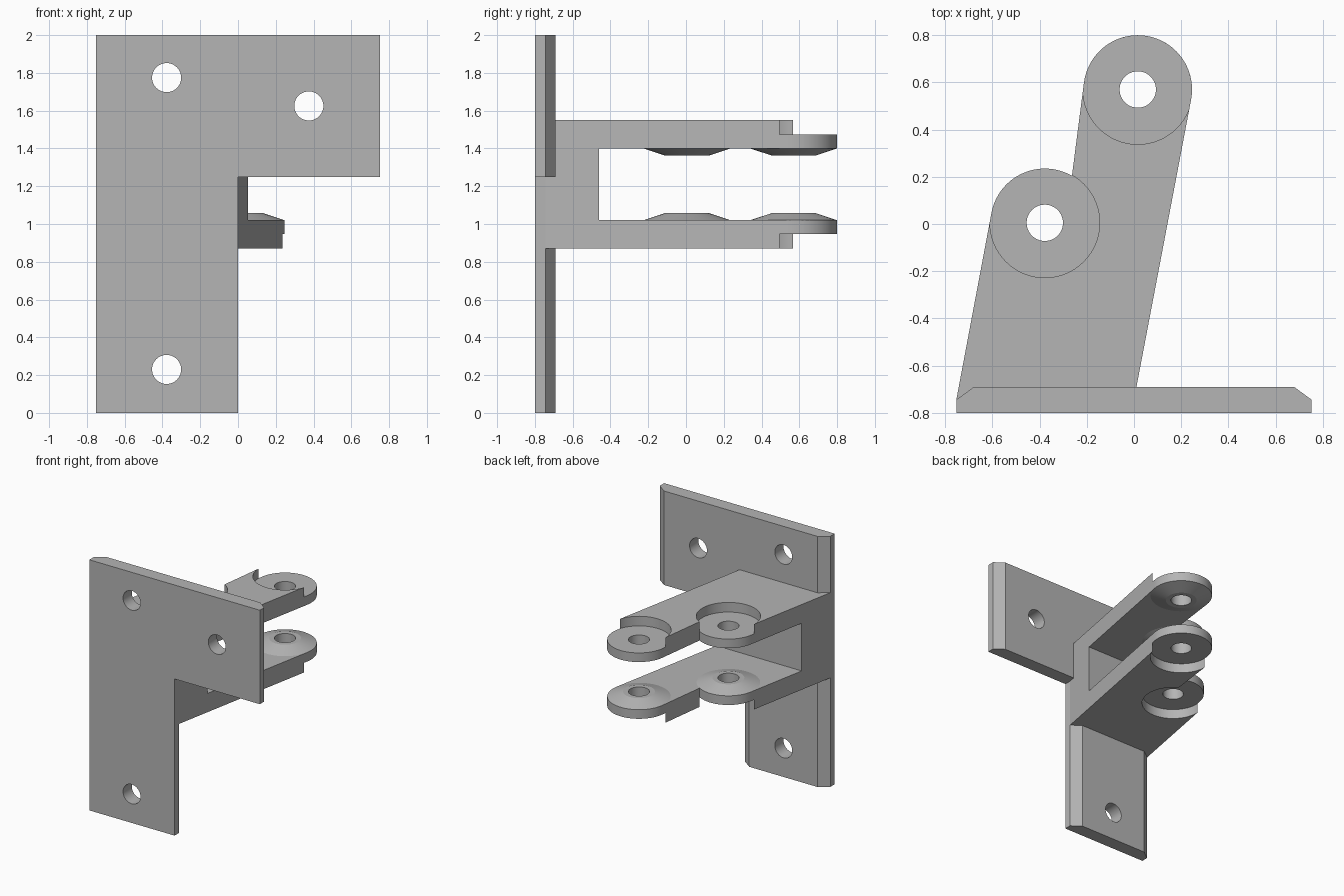
import bpy, bmesh
from math import sin, cos, pi, atan2, acos, hypot, radians

if "Cube" in bpy.data.objects:
    bpy.data.objects.remove(bpy.data.objects["Cube"])

grey = bpy.data.materials.new("plain grey")
grey.use_nodes = True
grey.diffuse_color = (0.46, 0.46, 0.46, 1)
grey.node_tree.nodes["Principled BSDF"].inputs["Base Color"].default_value = grey.diffuse_color

HALF, FRONT, BACK, EDGE = 0.753, -0.8, -0.69, -0.745
LOW, HIGH, THICK, MID = 0.87, 1.55, 0.15, 1.21
EAR, HOLE = 0.23, 0.077
PIVOTS = [(-0.378, 0.005), (0.016, 0.57)]


def make(name, bm):
    bmesh.ops.recalc_face_normals(bm, faces=bm.faces[:])
    mesh = bpy.data.meshes.new(name)
    bm.to_mesh(mesh)
    bm.free()
    mesh.materials.append(grey)
    ob = bpy.data.objects.new(name, mesh)
    bpy.context.collection.objects.link(ob)
    return ob


def prism(name, outline, z0, z1):
    """Extrude a plan outline between two heights."""
    bm = bmesh.new()
    base = bm.faces.new([bm.verts.new((x, y, z0)) for x, y in outline])
    top = bmesh.ops.extrude_face_region(bm, geom=[base])["geom"]
    for v in top:
        if isinstance(v, bmesh.types.BMVert):
            v.co.z = z1
    return make(name, bm)


def arc(c, r, a0, a1, n):
    return [(c[0] + r * cos(a0 + (a1 - a0) * i / n),
             c[1] + r * sin(a0 + (a1 - a0) * i / n)) for i in range(n + 1)]


def disc(c, r, z0, z1, n=48):
    return prism("cutter", arc(c, r, 0, 2 * pi, n)[:-1], z0, z1)


def cut(ob, cutter):
    cutter.hide_render = True
    mod = ob.modifiers.new("cut", "BOOLEAN")
    mod.operation, mod.solver, mod.object = "DIFFERENCE", "EXACT", cutter
    bpy.context.view_layer.objects.active = ob
    bpy.ops.object.modifier_apply(modifier=mod.name)
    bpy.data.objects.remove(cutter)


def smooth(ob):
    bpy.ops.object.select_all(action="DESELECT")
    ob.select_set(True)
    bpy.context.view_layer.objects.active = ob
    bpy.ops.object.shade_smooth_by_angle(angle=radians(15))


def tangent(p, c, side):
    """Angle on an ear where a straight side from p touches it."""
    dx, dy = p[0] - c[0], p[1] - c[1]
    return (atan2(dy, dx) + side * acos(EAR / hypot(dx, dy)))


# Mounting plate: chamfered slab with the lower left corner cut away
plate = prism("mounting_plate", [
    (-HALF, FRONT), (HALF, FRONT), (HALF, EDGE), (HALF - 0.075, BACK),
    (0.075 - HALF, BACK), (-HALF, EDGE)], 0, 2)
cut(plate, prism("cutter", [
    (0, -0.9), (1, -0.9), (1, -0.635), (-0.15, -0.635), (0, EDGE)], -0.1, 1.25))

# Screw holes through the plate
for x, z in [(-0.378, 1.775), (0.375, 1.625), (-0.378, 0.23)]:
    drill = disc((0, 0), HOLE, -0.2, 0.2)
    drill.rotation_euler.x = pi / 2
    drill.location = (x, EDGE, z)
    bpy.context.view_layer.update()
    cut(plate, drill)
smooth(plate)

# Forked arm: slanted outline ending in two round ears
near, far = PIVOTS
right_root, left_root = (0, EDGE), (-HALF, EDGE)
near_arc = arc(near, EAR, radians(60), tangent(left_root, near, -1) + 2 * pi, 20)
far_arc = arc(far, EAR, tangent(right_root, far, 1),
              tangent(near_arc[0], far, -1) + 2 * pi, 32)
arm = prism("forked_arm", [right_root] + far_arc + near_arc + [left_root], LOW, HIGH)
cut(arm, prism("cutter", [(-1, -0.46), (1, -0.46), (1, 1), (-1, 1)],
               LOW + THICK, HIGH - THICK))

# Pivot holes and outer recesses
for c in PIVOTS:
    cut(arm, disc(c, EAR + 0.0025, LOW - 0.1, LOW + 0.077, 64))
    cut(arm, disc(c, EAR + 0.0025, HIGH - 0.077, HIGH + 0.1, 64))
    cut(arm, disc(c, HOLE, LOW - 0.2, HIGH + 0.2))
smooth(arm)

# Conical bosses on the inner faces of the fork
for label, c in zip(("near", "far"), PIVOTS):
    for level, s in (("lower", 1), ("upper", -1)):
        face = MID - s * (MID - LOW - THICK)
        bm = bmesh.new()
        rings = []
        for r, h in [(HOLE, 0), (HOLE, 0.038), (0.115, 0.038), (EAR, 0)]:
            rings.append([bm.verts.new((x, y, face + s * h))
                          for x, y in arc(c, r, 0, 2 * pi, 48)[:-1]])
        for a, b in zip(rings, rings[1:]):
            for i in range(48):
                j = (i + 1) % 48
                bm.faces.new((a[i], a[j], b[j], b[i]))
        # Open ring: orient faces outward before the base is closed off by the arm
        base = [bm.faces.new((rings[3][i], rings[3][(i + 1) % 48],
                              rings[0][(i + 1) % 48], rings[0][i])) for i in range(48)]
        bmesh.ops.recalc_face_normals(bm, faces=bm.faces[:])
        smooth(make(f"{level}_{label}_boss", bm))
